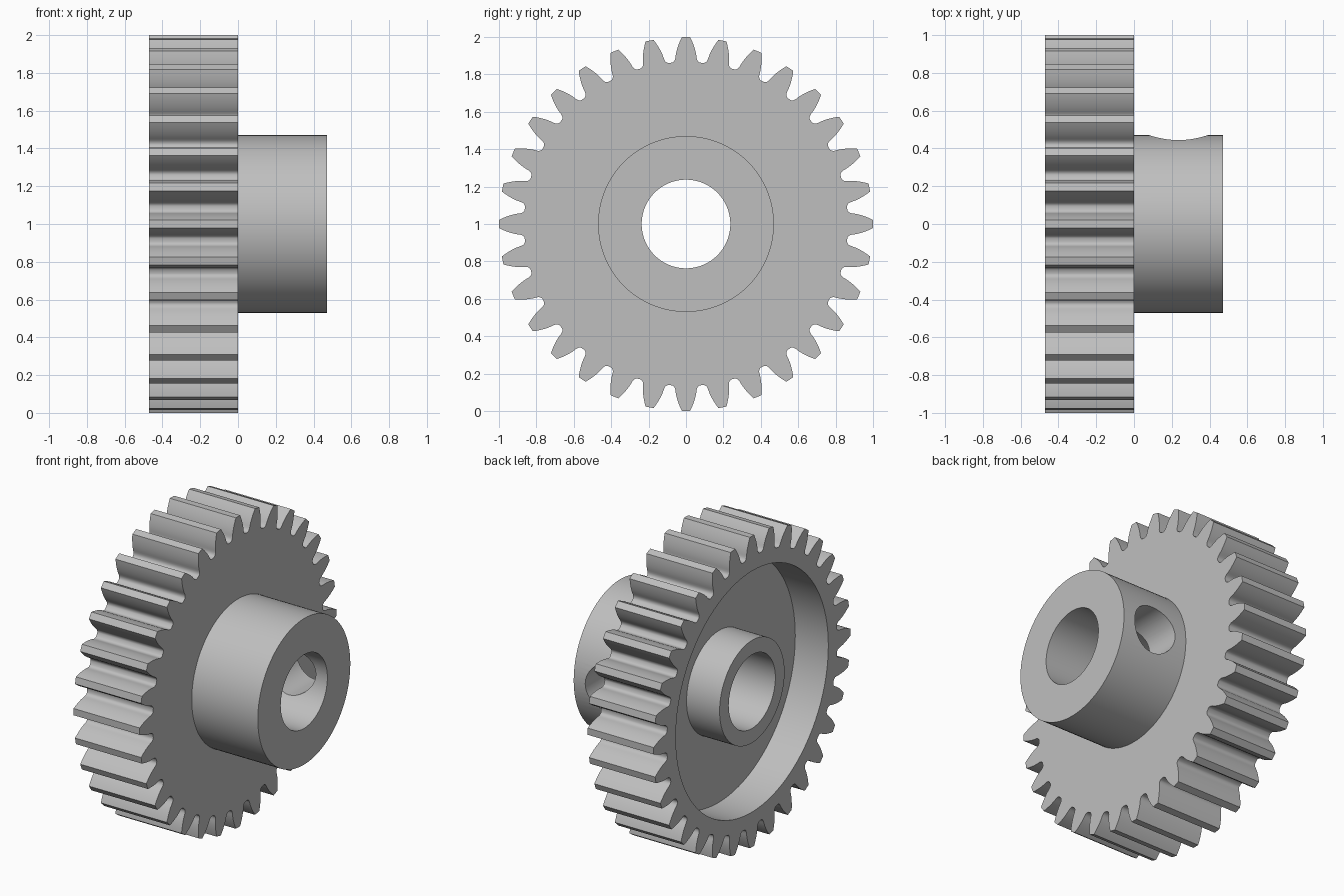
import bpy
import bmesh
from math import sin, cos, tan, acos, pi, radians
from mathutils import Matrix

# Main dimensions
TEETH = 32
TIP, PITCH, ROOT = 1.0, 0.941, 0.866
BASE = PITCH * cos(radians(20))
HALF = 0.47
BORE, HUB, BOSS, RECESS, SCREW = 0.237, 0.47, 0.33, 0.775, 0.153
WEB = -0.235

cube = bpy.data.objects.get("Cube")
if cube:
    bpy.data.objects.remove(cube, do_unlink=True)

steel = bpy.data.materials.new("plain_grey")
steel.use_nodes = True
grey = (0.52, 0.52, 0.52, 1)
steel.diffuse_color = grey
steel.node_tree.nodes["Principled BSDF"].inputs["Base Color"].default_value = grey


def finish(name, bm):
    bmesh.ops.recalc_face_normals(bm, faces=bm.faces)
    mesh = bpy.data.meshes.new(name)
    bm.to_mesh(mesh)
    bm.free()
    mesh.materials.append(steel)
    obj = bpy.data.objects.new(name, mesh)
    bpy.context.collection.objects.link(obj)
    return obj


def cylinder(name, radius, start, end, axis="X"):
    """Cylinder along an axis through the gear centre."""
    bm = bmesh.new()
    bmesh.ops.create_cone(bm, cap_ends=True, segments=96, radius1=radius,
                          radius2=radius, depth=end - start)
    bm.transform(Matrix.Translation((0, 0, (start + end) / 2)))
    turn = Matrix.Rotation(pi / 2, 4, "Y") if axis == "X" else Matrix.Rotation(-pi / 2, 4, "X")
    bm.transform(turn)
    obj = finish(name, bm)
    obj.location.z = TIP
    return obj


def combine(target, tool, operation):
    """Apply a boolean and discard the tool."""
    tool.hide_render = True
    bpy.context.view_layer.update()
    mod = target.modifiers.new(tool.name, "BOOLEAN")
    mod.operation, mod.object, mod.solver = operation, tool, "EXACT"
    bpy.context.view_layer.objects.active = target
    bpy.ops.object.modifier_apply(modifier=mod.name)
    bpy.data.objects.remove(tool, do_unlink=True)


def involute(angle):
    return tan(angle) - angle


def flank():
    """One tooth flank as (radius, half angle), from root to tip."""
    points = [(ROOT, 0.086), (ROOT + 0.003, 0.078), (ROOT + 0.010, 0.070), (ROOT + 0.020, 0.065)]
    low, steps = BASE + 0.014, 8
    for i in range(steps + 1):
        r = low + (TIP - low) * i / steps
        points.append((r, pi / (2 * TEETH) + involute(radians(20)) - involute(acos(BASE / r))))
    return points


# Toothed wheel: repeat one mirrored tooth outline and extrude it
side = flank()
tooth = [(r, -a) for r, a in side] + [(r, a) for r, a in reversed(side)]
bm = bmesh.new()
outline = []
for n in range(TEETH):
    for r, a in tooth:
        t = 2 * pi * n / TEETH + a
        outline.append(bm.verts.new((-HALF, r * sin(t), r * cos(t))))
face = bm.faces.new(outline)
extruded = bmesh.ops.extrude_face_region(bm, geom=[face])["geom"]
bmesh.ops.translate(bm, vec=(HALF, 0, 0),
                    verts=[v for v in extruded if isinstance(v, bmesh.types.BMVert)])
gear = finish("spur_gear", bm)
gear.location.z = TIP

# Recessed back with a central boss, and the hub on the other side
combine(gear, cylinder("recess_cutter", RECESS, -HALF - 0.1, WEB), "DIFFERENCE")
combine(gear, cylinder("boss", BOSS, -HALF, WEB + 0.05), "UNION")
combine(gear, cylinder("hub", HUB, -0.05, HALF), "UNION")

# Shaft bore and set screw hole in the back of the hub
combine(gear, cylinder("bore_cutter", BORE, -1, 1), "DIFFERENCE")
screw = cylinder("screw_cutter", SCREW, 0, 0.8, "Y")
screw.location.x = HALF / 2
combine(gear, screw, "DIFFERENCE")

# Smooth curved walls, crisp rims
bpy.ops.object.select_all(action="DESELECT")
gear.select_set(True)
bpy.context.view_layer.objects.active = gear
bpy.ops.object.shade_smooth_by_angle(angle=radians(28))
